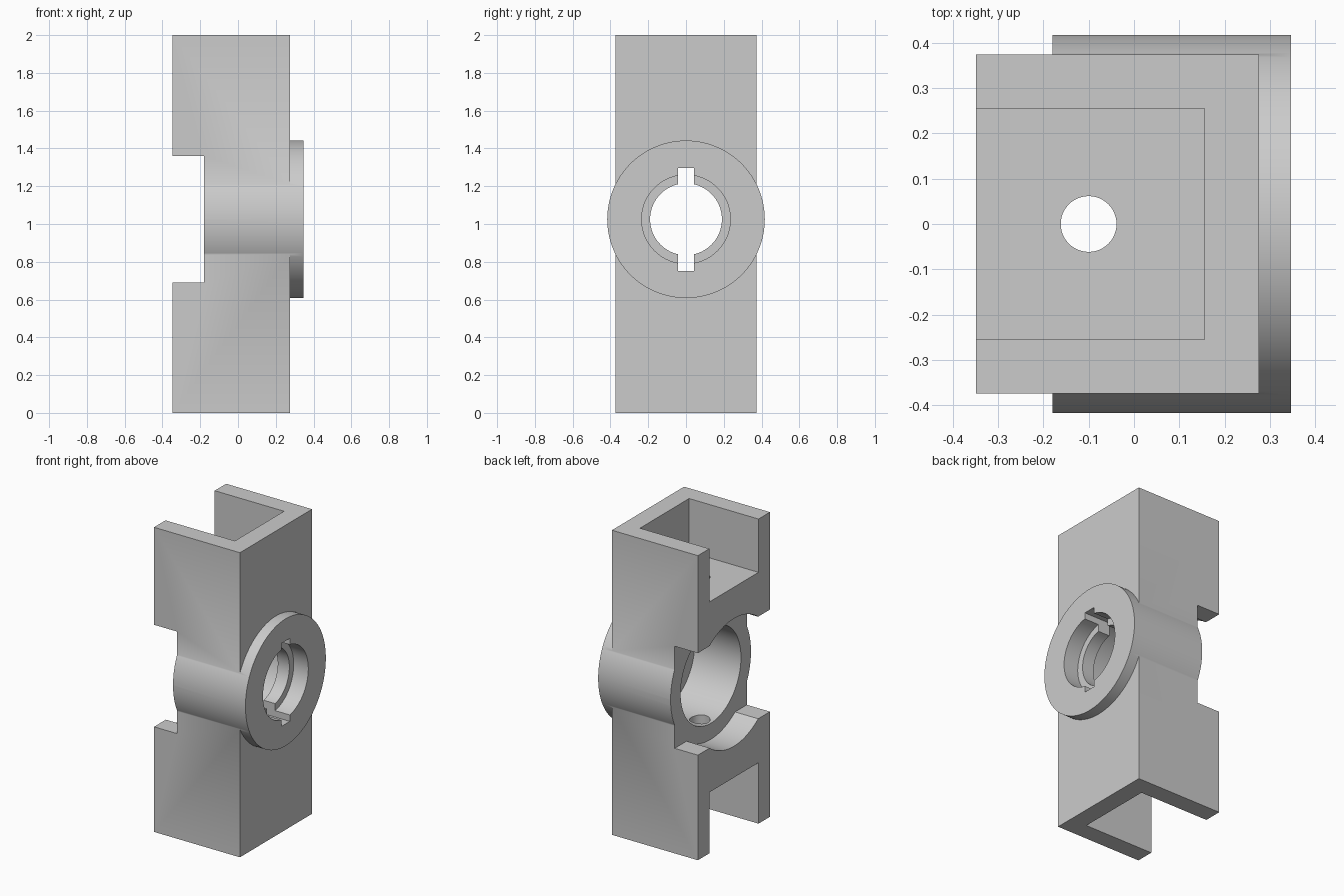
import bpy
import math
from mathutils import Matrix

if "Cube" in bpy.data.objects:
    bpy.data.objects.remove(bpy.data.objects["Cube"], do_unlink=True)

AXIS_Z = 1.025      # height of the barrel axis
BARREL_R = 0.417
HALF_Y = 0.374
NOTCH_X = -0.18     # plane of the barrel's open end


def block(name, x, y, z):
    """Box given by its (min, max) range on each axis."""
    bpy.ops.mesh.primitive_cube_add(size=1)
    ob = bpy.context.object
    ob.name = name
    ranges = (x, y, z)
    size = [b - a for a, b in ranges]
    centre = [(a + b) / 2 for a, b in ranges]
    ob.data.transform(Matrix.Translation(centre) @ Matrix.Diagonal((*size, 1)))
    return ob


def tube(name, radius, x0, x1, sides=128):
    """Solid cylinder along x on the barrel axis."""
    bpy.ops.mesh.primitive_cylinder_add(vertices=sides, radius=radius, depth=x1 - x0)
    ob = bpy.context.object
    ob.name = name
    ob.data.transform(Matrix.Translation(((x0 + x1) / 2, 0, AXIS_Z))
                      @ Matrix.Rotation(math.pi / 2, 4, 'Y'))
    return ob


def combine(target, other, operation):
    """Apply a boolean and discard the second solid."""
    other.hide_render = True
    mod = target.modifiers.new(operation, 'BOOLEAN')
    mod.operation = operation
    mod.solver = 'EXACT'
    mod.object = other
    bpy.context.view_layer.objects.active = target
    bpy.ops.object.modifier_apply(modifier=mod.name)
    bpy.data.objects.remove(other, do_unlink=True)


# Square column joined with the round cross barrel
body = block("channel_bracket", (-0.348, 0.276), (-HALF_Y, HALF_Y), (0, 2))
combine(body, tube("barrel", BARREL_R, -0.3, 0.346), 'UNION')

cutters = [
    # Clearance around the open end of the barrel: straight notch and round relief
    block("notch", (-0.5, NOTCH_X), (-0.6, 0.6), (0.69, 1.36)),
    tube("relief", BARREL_R + 0.002, -0.5, NOTCH_X),
    # Channels open at the top and bottom
    block("upper_channel", (-0.5, 0.156), (-0.255, 0.255), (1.65, 2.2)),
    block("lower_channel", (-0.5, 0.156), (-0.255, 0.255), (-0.2, 0.40)),
    # Stepped bore: wide socket, lip and front counterbore
    tube("socket", 0.313, -0.5, 0.156),
    tube("lip_hole", 0.19, 0.1, 0.5),
    tube("counterbore", 0.235, 0.24, 0.5),
    # Key slot through the lip, above and below the axis
    block("key_slot", (0.05, 0.5), (-0.043, 0.043), (0.752, 1.297)),
]

# Vertical pin hole through both webs
bpy.ops.mesh.primitive_cylinder_add(vertices=48, radius=0.0615, depth=3, location=(-0.1, 0, 1))
pin_hole = bpy.context.object
pin_hole.name = "pin_hole"
cutters.append(pin_hole)

for cutter in cutters:
    combine(body, cutter, 'DIFFERENCE')

# Plain grey finish
grey = bpy.data.materials.new("plain_grey")
grey.use_nodes = True
colour = (0.6, 0.6, 0.6, 1)
grey.diffuse_color = colour
grey.node_tree.nodes["Principled BSDF"].inputs["Base Color"].default_value = colour
body.data.materials.clear()
body.data.materials.append(grey)
for face in body.data.polygons:
    face.material_index = 0

bpy.ops.object.select_all(action='DESELECT')
body.select_set(True)
bpy.context.view_layer.objects.active = body
bpy.ops.object.shade_smooth_by_angle(angle=math.radians(30))
